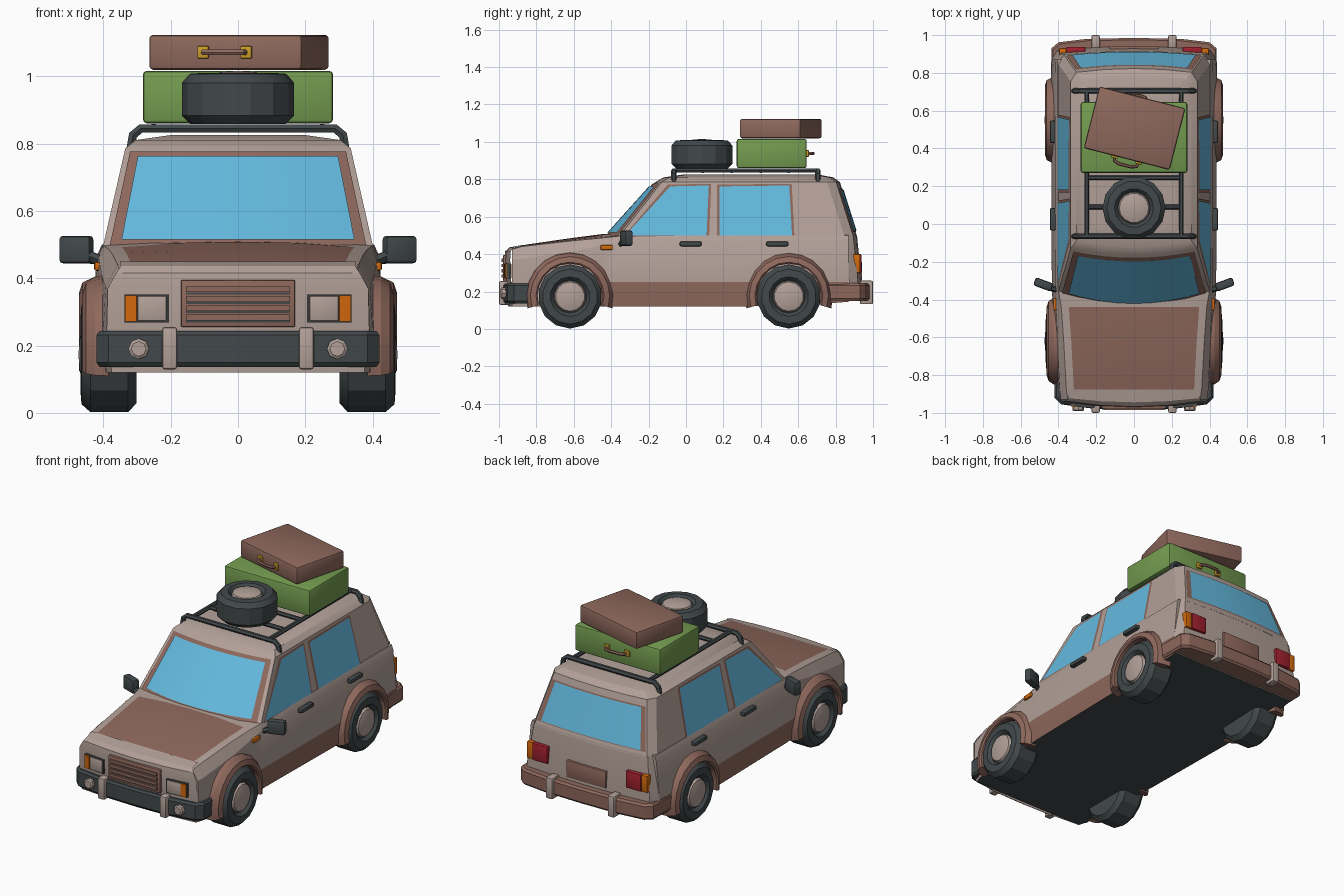
import bpy, bmesh, math
from mathutils import Matrix, Vector

if "Cube" in bpy.data.objects:
    bpy.data.objects.remove(bpy.data.objects["Cube"])

def material(name, c):
    m = bpy.data.materials.new(name)
    m.diffuse_color = (*c, 1)
    m.use_nodes = True
    m.node_tree.nodes["Principled BSDF"].inputs["Base Color"].default_value = m.diffuse_color
    return m
TAN = material("tan_paint", (0.445, 0.352, 0.314))
BROWN = material("brown", (0.271, 0.138, 0.107))
DARK = material("dark_rubber", (0.054, 0.065, 0.069))
BLUE = material("blue_glass", (0.127, 0.485, 0.73))
GREEN = material("green_case", (0.174, 0.332, 0.08))
RED = material("red_lamp", (0.352, 0.015, 0.028))
ORANGE = material("orange_lamp", (0.645, 0.141, 0.004))
GOLD = material("gold_clasp", (0.61, 0.352, 0.021))

def finish(name, bm, mats, recalc=True):
    if recalc:
        bmesh.ops.recalc_face_normals(bm, faces=bm.faces)
    me = bpy.data.meshes.new(name)
    bm.to_mesh(me)
    bm.free()
    for m in mats:
        me.materials.append(m)
    ob = bpy.data.objects.new(name, me)
    bpy.context.collection.objects.link(ob)
    return ob

def skin(name, rows, mats, rule=None, closed=False, caps=False, facing=None):
    """Quads between rows of points; facing is the outward direction of an open sheet."""
    bm = bmesh.new()
    g = [[bm.verts.new(p) for p in r] for r in rows]
    n = len(rows[0])
    for i in range(len(g) - 1):
        for j in range(n if closed else n - 1):
            k = (j + 1) % n
            f = bm.faces.new((g[i][j], g[i][k], g[i + 1][k], g[i + 1][j]))
            f.material_index = rule(i, j) if rule else 0
    if caps:
        bm.faces.new(g[0])
        bm.faces.new(g[-1])
    bmesh.ops.remove_doubles(bm, verts=bm.verts, dist=1e-5)
    if facing:
        bm.normal_update()
        if sum((f.normal.dot(Vector(facing)) for f in bm.faces)) < 0:
            bmesh.ops.reverse_faces(bm, faces=bm.faces)
    return finish(name, bm, mats, not facing)

def box(name, loc, size, mat, bevel=0.0, rz=0.0):
    bm = bmesh.new()
    bmesh.ops.create_cube(bm, size=1)
    bmesh.ops.scale(bm, vec=size, verts=bm.verts)
    if bevel:
        bmesh.ops.bevel(bm, geom=bm.edges[:], offset=bevel, segments=2, profile=0.5, affect='EDGES')
    bmesh.ops.transform(bm, matrix=Matrix.Translation(loc) @ Matrix.Rotation(rz, 4, 'Z'), verts=bm.verts)
    return finish(name, bm, [mat])

def pipe(name, pts, r, mat):
    cu = bpy.data.curves.new(name, 'CURVE')
    cu.dimensions = '3D'
    cu.bevel_depth, cu.bevel_resolution, cu.use_fill_caps = r, 1, True
    sp = cu.splines.new('POLY')
    sp.points.add(len(pts) - 1)
    for p, q in zip(sp.points, pts):
        p.co = (*q, 1)
    cu.materials.append(mat)
    ob = bpy.data.objects.new(name, cu)
    bpy.context.collection.objects.link(ob)
    bpy.ops.object.select_all(action='DESELECT')
    ob.select_set(True)
    bpy.context.view_layer.objects.active = ob
    bpy.ops.object.convert(target='MESH')

def lathe(name, prof, mat, M, n=14):
    rows = [[M @ Vector((r * math.cos(2 * math.pi * k / n), r * math.sin(2 * math.pi * k / n), z))
             for k in range(n)] for r, z in prof]
    return skin(name, rows, [mat], closed=True)

def wheel(name, M, r, w):
    lathe(name + "_tyre", [(0, 0), (r * .85, 0), (r, .025), (r, w - .03), (r * .86, w - .003),
                           (r * .62, w), (r * .52, w - .02), (0, w - .02)], DARK, M)
    lathe(name + "_hub", [(.085, w - .022), (.078, w - .006), (.05, w + .002), (0, w + .006)], TAN, M)

def lerp(a, b, t):
    return a + (b - a) * t

# lower body: y, floor z, floor w, side w, shoulder z, shoulder w, top w, top z, centre z
stations = [(-.93, .12, .375, .39, .37, .387, .35, .425, .432), (-.88, .12, .39, .40, .375, .393, .358, .44, .447),
            (-.62, .12, .41, .42, .41, .405, .372, .47, .485), (-.44, .12, .415, .43, .45, .412, .385, .487, .508),
            (-.34, .12, .42, .435, .465, .415, .402, .498, .51), (.3, .12, .43, .438, .47, .418, .404, .5, .5),
            (.8, .14, .425, .437, .47, .416, .404, .5, .5), (.87, .145, .42, .434, .47, .414, .404, .5, .5)]
rows = []
for y, zb, wb, w1, zs, w2, w3, zt, zc in stations:
    half = [(0, zb), (wb, zb), (w1, .25), (w2, zs), (w3, zt), (w3 - .04, zt + .005), (w3 * .45, zc - .003), (0, zc)]
    rows.append([(x, y, z) for x, z in half] + [(-x, y, z) for x, z in half[6:0:-1]])
def body_rule(i, j):
    h = j if j < 7 else 13 - j
    return 2 if h == 0 else 1 if (h == 1 and i >= 2) or (h > 4 and i in (1, 2)) else 0
skin("lower_body", rows, [TAN, BROWN, DARK], body_rule, closed=True, caps=True)

# bowed nose and tail panels
U5 = (-1, -.5, 0, .5, 1)
skin("nose_panel", [[(w * u, y - b * (1 - u * u), z) for u in U5] for z, w, y, b in
     ((.12, .375, -.93, .02), (.25, .39, -.935, .03), (.37, .387, -.94, .032), (.415, .362, -.937, .03),
      (.436, .348, -.922, .022), (.449, .35, -.875, 0))], [TAN], facing=(0, -1, .1))
def rear(z, w, yr, us=U5):
    return [((w - .03) * u, yr + .008 - .02 * u * u, z) for u in us]
def rear_wrap(z, w, yr):
    return [(-w, yr - .06, z)] + rear(z, w, yr) + [(w, yr - .06, z)]
skin("tail_panel", [rear_wrap(.15, .425, .925), rear_wrap(.25, .435, .932), rear_wrap(.5, .404, .906)],
     [TAN], facing=(0, 1, 0))

# cabin
rows = [[(w * u, yf + bf * u * u, z) for u in U5] + rear_wrap(z, w, yr)[::-1] for z, w, yf, bf, yr in
        ((.49, .402, -.43, .07, .908), (.785, .335, -.165, .035, .815), (.81, .305, -.12, .03, .78),
         (.825, .2, -.02, .02, .70))]
skin("cabin", rows, [TAN], closed=True, caps=True)

# windscreen and rear window, each a brown border with glass above it
for nm, m, uu, v0, v1, d in (("border", BROWN, .95, .02, .96, .003), ("glass", BLUE, .87, .06, .9, .007)):
    U = [uu * k / 4 for k in range(-4, 5)]
    skin("windscreen_" + nm, [[(lerp(.402, .335, v) * u, lerp(-.43, -.165, v) + lerp(.07, .035, v) * u * u - d,
         lerp(.49, .785, v) + d) for u in U] for v in (v0, v1)], [m], facing=(0, -1, .5))
    e = .02 if m is BROWN else 0
    U = [(uu + .03) * k / 4 for k in range(-4, 5)]
    skin("rear_window_" + nm, [[(x, y + d, z) for x, y, z in
         rear(lerp(.49, .785, v), lerp(.402, .335, v), lerp(.908, .815, v), U)]
         for v in (.12 - e, .86 + e)], [m], facing=(0, 1, .3))

# side windows
quads = {"front": ((-.325, .5), (.11, .5), (.122, .767), (-.085, .762)),
         "rear": ((.18, .5), (.567, .5), (.552, .767), (.18, .762))}
for s in (-1, 1):
    for nm, q in quads.items():
        cy, cz = sum(p[0] for p in q) / 4, sum(p[1] for p in q) / 4
        for part, m, k, d in (("frame", BROWN, .013, .003), ("glass", BLUE, 0, .006)):
            P = [(y + math.copysign(k, y - cy), z + math.copysign(k * .7, z - cz)) for y, z in q]
            P = [(s * (.402 - (z - .49) * .2271 + d), y, z) for y, z in P]
            skin(nm + "_side_window_" + part, [[P[0], P[1]], [P[3], P[2]]], [m], facing=(s, 0, 0))

# bumpers
for nm, m, z0, z1, half in (
        ("front_bumper", DARK, .137, .243, ((.42, -.84), (.42, -.92), (.385, -.955), (.2, -.98), (0, -.985))),
        ("rear_bumper", BROWN, .15, .245, ((.44, .74), (.437, .93), (.40, .962), (.25, .98), (0, .985)))):
    ring = list(half) + [(-x, y) for x, y in half[-2::-1]]
    rows = [[(x * k, y * (1 + (k - 1) * .5), z) for x, y in ring] for z, k in
            ((z0, .98), (z0 + .012, 1), (z1 - .012, 1), (z1, .98))]
    skin(nm, rows, [m], closed=True, caps=True)

# grille
box("grille", (0, -.963, .325), (.34, .03, .14), BROWN, .005)
for k in range(4):
    box("grille_slat", (0, -.979, .283 + .028 * k), (.31, .014, .017), BROWN)
    box("grille_gap", (0, -.977, .271 + .028 * k), (.31, .005, .006), DARK)
# number plate recess
box("plate_panel", (0, .93, .31), (.26, .022, .1), BROWN, .004)

for s in (-1, 1):
    # lamps
    box("headlight_frame", (s * .271, -.953, .31), (.13, .026, .082), DARK, 0, s * .08)
    box("headlight", (s * .255, -.957, .31), (.086, .028, .074), TAN, .004, s * .08)
    box("front_indicator", (s * .316, -.951, .31), (.034, .034, .076), ORANGE, 0, s * .12)
    box("tail_light", (s * .308, .922, .35), (.1, .03, .1), RED, .004)
    box("rear_indicator", (s * .377, .913, .35), (.038, .036, .1), ORANGE, .004)
    box("side_marker", (s * .416, -.425, .435), (.022, .065, .026), ORANGE, .006)
    lathe("fog_light", [(.031, 0), (.031, .03), (.022, .036), (0, .036)], TAN,
          Matrix.Translation((s * .295, -.955, .19)) @ Matrix.Rotation(math.pi / 2, 4, 'X'), 8)
    # bumper guards
    box("front_bumper_guard", (s * .203, -.965, .192), (.044, .07, .126), TAN, .008)
    box("rear_bumper_guard", (s * .203, .965, .195), (.044, .07, .126), TAN, .008)
    # mirrors and door handles
    box("door_mirror", (s * .48, -.32, .485), (.1, .045, .082), DARK, .012, s * .35)
    pipe("mirror_stalk", [(s * .4, -.35, .45), (s * .455, -.335, .472)], .016, DARK)
    for y in (.025, .488):
        box("door_handle", (s * .428, y, .455), (.036, .118, .026), DARK, .009)
    # wheels and flared arches
    for nm, y, ox in (("front", -.62, .462), ("rear", .55, .472)):
        M = Matrix.Translation((s * .302, y, .173)) @ Matrix.Rotation(s * math.pi / 2, 4, 'Y')
        wheel(nm + "_wheel", M, .171, .166)
        rows = []
        for k in range(13):
            a = math.radians(-16 + 212 * k / 12)
            rows.append([(s * x, y + r * math.cos(a), .175 + r * math.sin(a)) for r, x in
                         ((.236, .385), (.23, .425), (.212, ox - .01), (.182, ox), (.174, ox - .008), (.174, .385))])
        skin(nm + "_wheel_arch", rows, [BROWN], closed=True, caps=True)

# roof rack
for y in (-.065, .705):
    pipe("rack_end_bar", [(-.318, y, .785), (-.312, y, .825), (-.288, y, .845), (.288, y, .845),
                          (.312, y, .825), (.318, y, .785)], .015, DARK)
for y in (.09, .245, .4, .55):
    pipe("rack_cross_bar", [(-.25, y, .845), (.25, y, .845)], .012, DARK)
for x in (-.25, .25):
    pipe("rack_rail", [(x, -.065, .847), (x, .705, .847)], .013, DARK)

# spare wheel
wheel("spare", Matrix.Translation((0, .085, .858)), .167, .152)

# luggage
def case(name, loc, size, mat, rz, side):
    box(name, loc, size, mat, .012, rz)
    M = Matrix.Translation(loc) @ Matrix.Rotation(rz, 4, 'Z')
    y = side * size[1] / 2
    for x in (-.066, .066):
        box(name + "_clasp", M @ Vector((x, y + side * .004, 0)), (.034, .014, .036), GOLD, .003, rz)
    pipe(name + "_handle", [M @ Vector(p) for p in ((-.066, y, 0), (-.06, y + side * .025, 0), (-.035, y + side * .034, 0),
         (.035, y + side * .034, 0), (.06, y + side * .025, 0), (.066, y, 0))], .009, BROWN)
case("green_suitcase", (0, .458, .938), (.565, .375, .156), GREEN, 0, 1)
case("brown_suitcase", (.003, .507, 1.071), (.47, .337, .104), BROWN, math.radians(-14.3), -1)

# smooth gentle curves, keep edges sharp
bpy.ops.object.select_all(action='SELECT')
bpy.context.view_layer.objects.active = bpy.data.objects["cabin"]
bpy.ops.object.shade_smooth_by_angle(angle=math.radians(24))
